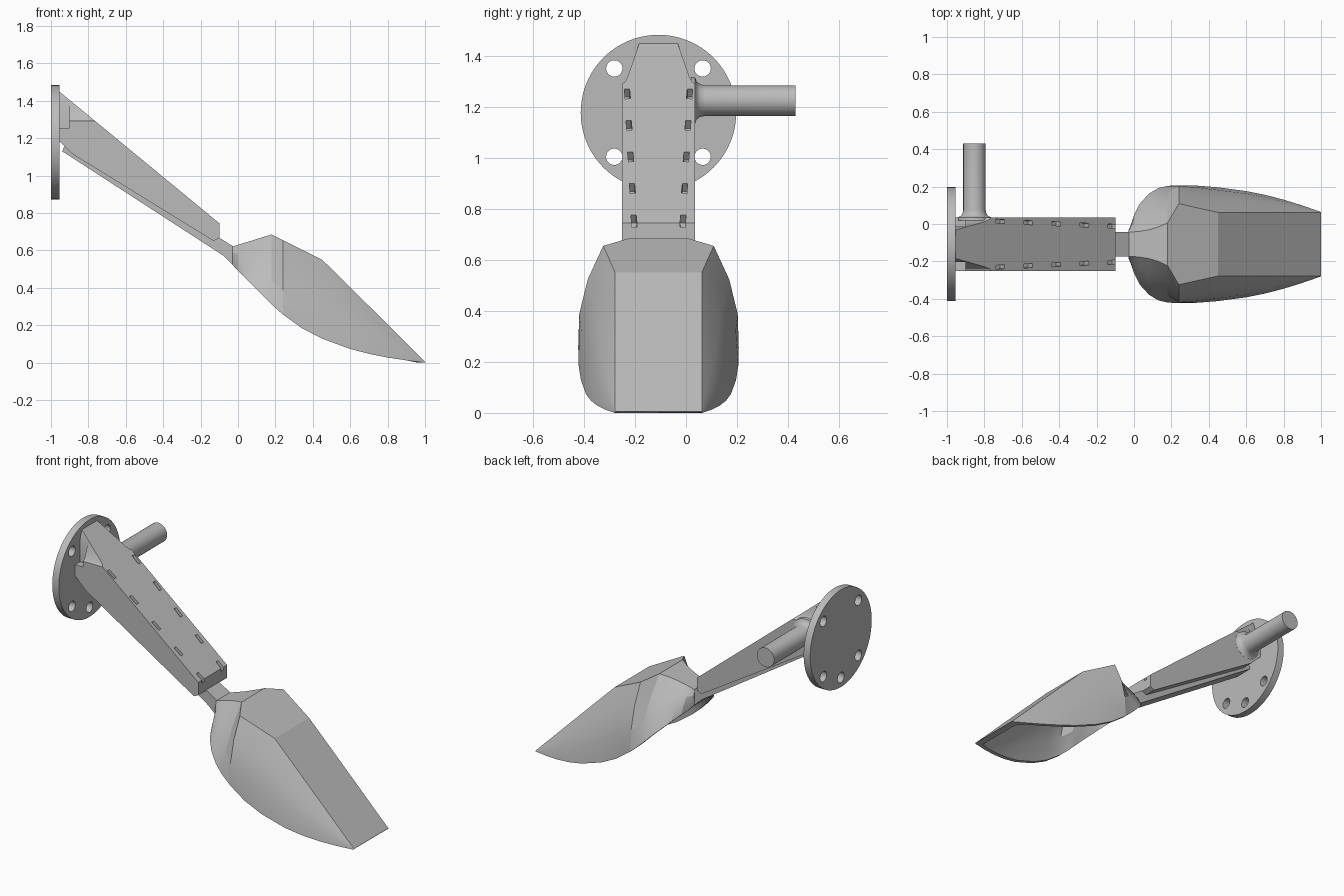
import bpy, bmesh, math
from mathutils import Matrix, Vector

cube = bpy.data.objects.get("Cube")
if cube:
    bpy.data.objects.remove(cube, do_unlink=True)

MID = -0.108  # y of the symmetry plane
GREY = (0.5, 0.5, 0.5, 1)
grey = bpy.data.materials.new("plain grey")
grey.use_nodes = True
grey.diffuse_color = GREY
grey.node_tree.nodes["Principled BSDF"].inputs["Base Color"].default_value = GREY


def finish(name, bm):
    bmesh.ops.recalc_face_normals(bm, faces=bm.faces)
    mesh = bpy.data.meshes.new(name)
    bm.to_mesh(mesh)
    bm.free()
    obj = bpy.data.objects.new(name, mesh)
    mesh.materials.append(grey)
    bpy.context.collection.objects.link(obj)
    return obj


def activate(obj):
    bpy.ops.object.select_all(action='DESELECT')
    obj.select_set(True)
    bpy.context.view_layer.objects.active = obj


def smooth(obj, degrees):
    activate(obj)
    bpy.ops.object.shade_smooth_by_angle(angle=math.radians(degrees))


def loft(name, rings):
    """Join closed rings of equal length and cap both ends."""
    bm = bmesh.new()
    rows = [[bm.verts.new(p) for p in ring] for ring in rings]
    n = len(rows[0])
    for a, b in zip(rows, rows[1:]):
        for i in range(n):
            j = (i + 1) % n
            bm.faces.new((a[i], a[j], b[j], b[i]))
    bm.faces.new(rows[0])
    bm.faces.new(rows[-1])
    return finish(name, bm)


def side_prism(name, profile, half):
    return loft(name, [[(x, MID + s * half, z) for x, z in profile] for s in (-1, 1)])


def circle(axis, centre, radius, at, n=64):
    ring = []
    for i in range(n):
        a = math.tau * i / n
        u, v = centre[0] + radius * math.cos(a), centre[1] + radius * math.sin(a)
        ring.append((at, u, v) if axis == 'x' else (u, at, v))
    return ring


def cut(obj, cutters):
    for c in cutters:
        c.hide_render = True
        mod = obj.modifiers.new("cut", 'BOOLEAN')
        mod.operation, mod.object, mod.solver = 'DIFFERENCE', c, 'EXACT'
        activate(obj)
        bpy.ops.object.modifier_apply(modifier=mod.name)
        bpy.data.objects.remove(c, do_unlink=True)


# Mounting flange with five bolt holes
CZ = 1.178
flange = loft("mounting_flange", [circle('x', (MID, CZ), 0.305, x, 96) for x in (-1, -0.955)])
holes = []
for deg in (45, 135, 225, 270, 315):
    a = math.radians(deg)
    c = (MID + 0.245 * math.cos(a), CZ + 0.245 * math.sin(a))
    holes.append(loft("hole_cutter", [circle('x', c, 0.032, x, 32) for x in (-1.1, -0.9)]))
cut(flange, holes)
smooth(flange, 30)

# Arm cover, tapered beside the flange
cover = side_prism("arm_cover", [(-0.956, 1.45), (-0.10, 0.745), (-0.10, 0.665), (-0.13, 0.65),
                                 (-0.885, 1.115), (-0.935, 1.165), (-0.956, 1.185)], 0.143)
cutters = []
taper = [(0.143, 1.292), (0.132, 1.298), (0.122, 1.316), (0.072, 1.46), (0.072, 1.6), (0.3, 1.6), (0.3, 1.292)]
notch = [(0.095, 1.255), (0.095, 1.40), (0.3, 1.40), (0.3, 1.255)]
for s in (-1, 1):
    for outline, x_end in ((taper, -0.5), (notch, -0.9)):
        cutters.append(loft("trim_cutter", [[(x, MID + s * y, z) for y, z in outline]
                                            for x in (-1.1, x_end)]))

# Rows of slots along the top of the cover
SLOPE = 0.705 / 0.856
for i in range(5):
    x = -0.715 + 0.15 * i
    for s in (-1, 1):
        bm = bmesh.new()
        place = (Matrix.Translation((x, MID + s * (0.122 - 0.0065 * i), 1.45 - SLOPE * (x + 0.956)))
                 @ Matrix.Rotation(math.atan(SLOPE), 4, 'Y')
                 @ Matrix.Rotation(-s * 0.06, 4, 'Z')
                 @ Matrix.Diagonal((0.06, 0.021, 0.08, 1)))
        bmesh.ops.create_cube(bm, size=1, matrix=place)
        cutters.append(finish("slot_cutter", bm))
cut(cover, cutters)
smooth(cover, 25)

# Bar under the cover that runs into the scoop neck
side_prism("handle_bar", [(-0.94, 1.13), (-0.925, 1.165), (-0.85, 1.15), (-0.10, 0.668), (-0.025, 0.621),
                          (-0.01, 0.505), (-0.08, 0.573)], 0.066)

# Round side peg with a flared root
peg = loft("side_peg", [circle('y', (-0.853, 1.225), r, y, 48) for r, y in
                        ((0.092, 0.02), (0.09, 0.036), (0.074, 0.042), (0.064, 0.055),
                         (0.06, 0.075), (0.06, 0.43))])
smooth(peg, 40)

# Hollow scoop, open below: x, roof half width, roof z, rim half width, rim z
STATIONS = [(-0.03, 0.065, 0.62, 0.07, 0.525), (-0.015, 0.065, 0.625, 0.11, 0.505),
            (0.0, 0.066, 0.63, 0.155, 0.49), (0.03, 0.069, 0.639, 0.215, 0.46),
            (0.08, 0.077, 0.654, 0.27, 0.41), (0.13, 0.092, 0.67, 0.3, 0.36),
            (0.18, 0.115, 0.685, 0.312, 0.31), (0.24, 0.217, 0.655, 0.315, 0.257),
            (0.34, 0.194, 0.605, 0.313, 0.185), (0.45, 0.17, 0.55, 0.304, 0.128),
            (0.6, 0.17, 0.402, 0.284, 0.073), (0.7, 0.17, 0.303, 0.264, 0.047),
            (0.8, 0.17, 0.204, 0.238, 0.027), (0.9, 0.17, 0.104, 0.207, 0.012),
            (1.0, 0.17, 0.005, 0.172, 0.0)]


def half_section(roof, top, rim, low):
    bulge = 0.08 * (top - low)
    pts = [(rim, low)]
    for t in (0.33, 0.67):
        pts.append((rim + (roof - rim) * t + bulge * 4 * t * (1 - t), low + (top - low) * t))
    return pts + [(roof, top)]


rings = []
for x, roof, top, rim, low in STATIONS:
    outer = half_section(roof, top, rim, low)
    inner = half_section(roof - 0.02, max(top - 0.035, low + 0.002), rim - 0.025, low)
    xi = min(x, 0.96)
    rings.append([(x, MID + y, z) for y, z in outer] + [(x, MID - y, z) for y, z in reversed(outer)]
                 + [(xi, MID - y, z) for y, z in inner] + [(xi, MID + y, z) for y, z in reversed(inner)])
scoop = loft("scoop", rings)
smooth(scoop, 17)
